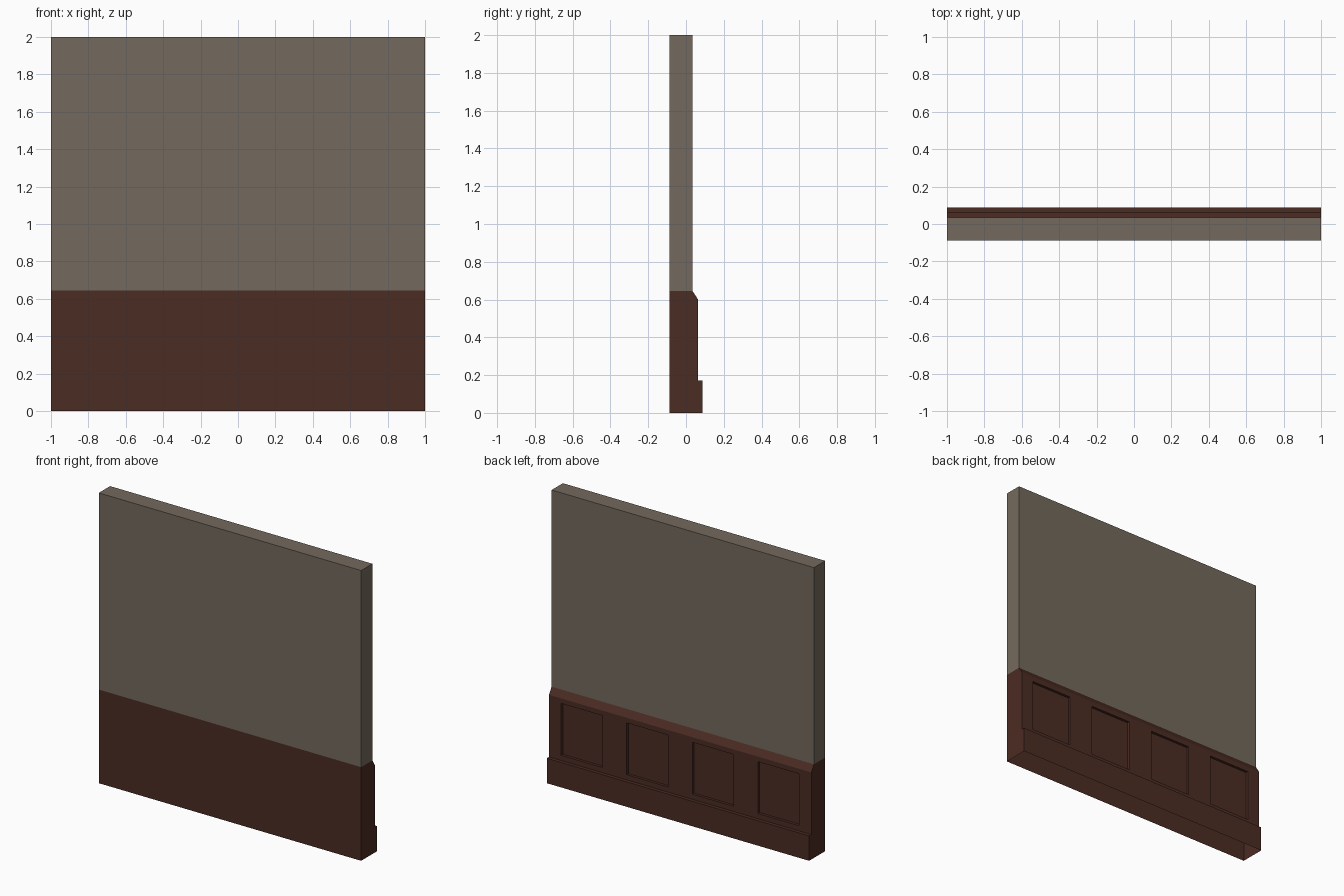
import bpy, bmesh

if "Cube" in bpy.data.objects:
    bpy.data.objects.remove(bpy.data.objects["Cube"])

HALF = 1.0
FRONT, WALL, BOARD, SKIRT = -0.0875, 0.035, 0.064, 0.0875   # y planes
RAIL_TOP = 0.645
PANEL_Z = (0.208, 0.565)
PANEL_HALF = 0.157
RECESS = 0.018


def material(name, rgb):
    m = bpy.data.materials.new(name)
    m.diffuse_color = (*rgb, 1)
    m.use_nodes = True
    m.node_tree.nodes["Principled BSDF"].inputs["Base Color"].default_value = m.diffuse_color
    return m


def extrude_part(name, chains, xs, mat, is_panel=None):
    """Sweep open (y, z) chains along x and cap both ends; the underside stays open."""
    bm = bmesh.new()
    panels, ends = [], ([], [])
    for chain in chains:
        grid = [[bm.verts.new((x, y, z)) for x in xs] for y, z in chain]
        for r in range(len(chain) - 1):
            for c in range(len(xs) - 1):
                f = bm.faces.new((grid[r][c], grid[r][c + 1],
                                  grid[r + 1][c + 1], grid[r + 1][c]))
                if is_panel and is_panel(f.calc_center_median()):
                    panels.append(f)
        ends[0].extend(row[0] for row in grid)
        ends[1].extend(row[-1] for row in grid)
    for end in ends:
        bm.faces.new(end)
    bmesh.ops.recalc_face_normals(bm, faces=bm.faces[:])
    # sink the panels into the boarding
    if panels:
        sunk = bmesh.ops.extrude_discrete_faces(bm, faces=panels)["faces"]
        verts = list({v for f in sunk for v in f.verts})
        bmesh.ops.translate(bm, verts=verts, vec=(0, -RECESS, 0))
    bmesh.ops.recalc_face_normals(bm, faces=bm.faces[:])
    me = bpy.data.meshes.new(name)
    bm.to_mesh(me)
    bm.free()
    me.materials.append(mat)
    ob = bpy.data.objects.new(name, me)
    bpy.context.collection.objects.link(ob)
    return ob


plaster = material("grey_brown_plaster", (0.175, 0.142, 0.110))
wood = material("dark_red_wood", (0.071, 0.025, 0.017))

# plaster wall above the panelling
extrude_part("plaster_wall",
             [[(FRONT, RAIL_TOP), (FRONT, 2), (WALL, 2), (WALL, RAIL_TOP)]],
             [-HALF, HALF], plaster)

# wood panelling with sloped rail, four sunk panels and skirting
centres = [-0.75, -0.25, 0.25, 0.75]
xs = [-HALF] + [c + s * PANEL_HALF for c in centres for s in (-1, 1)] + [HALF]
panel_side = [(WALL, RAIL_TOP), (BOARD, 0.60), (BOARD, PANEL_Z[1]), (BOARD, PANEL_Z[0]),
              (BOARD, 0.172), (SKIRT, 0.172), (SKIRT, 0)]
plain_side = [(FRONT, 0), (FRONT, RAIL_TOP)]


def is_panel(p):
    return (p.y > WALL and PANEL_Z[0] < p.z < PANEL_Z[1]
            and any(abs(p.x - c) < 0.01 for c in centres))


extrude_part("wood_panelling", [panel_side, plain_side], xs, wood, is_panel)
